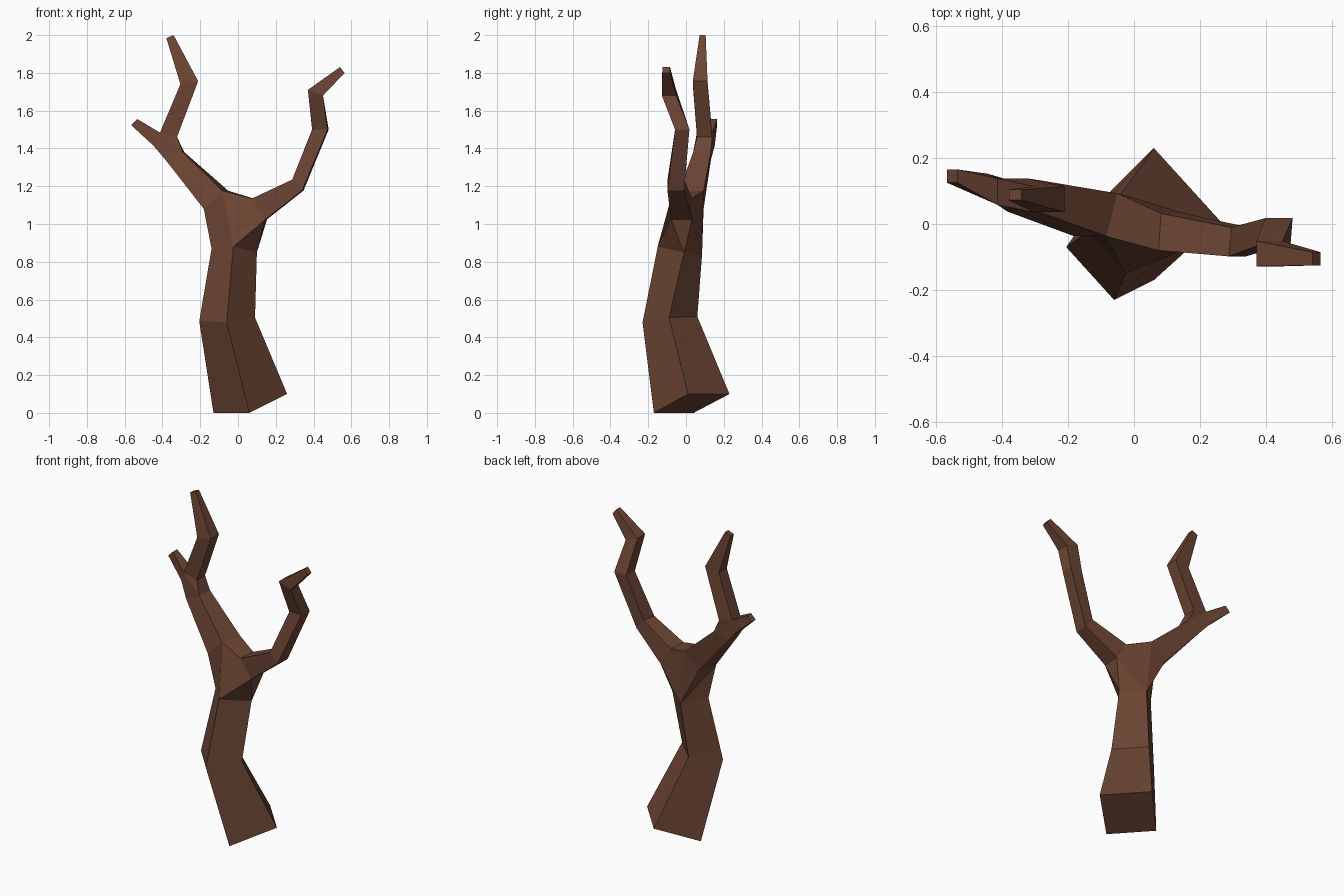
import bpy, bmesh

if "Cube" in bpy.data.objects:
    bpy.data.objects.remove(bpy.data.objects["Cube"])

bm = bmesh.new()


def ring(points):
    return [bm.verts.new(p) for p in points]


def section(x, y, z, w, vx, vz, skew=0.0):
    """Four-sided limb section: low front, low back, high back, high front."""
    return ring([(x + i * vx + j * skew, y + j * w, z + i * vz)
                 for i, j in ((-1, -1), (-1, 1), (1, 1), (1, -1))])


def face(*verts):
    bm.faces.new(verts)


def loft(rings, cap=True):
    for a, b in zip(rings, rings[1:]):
        for i in range(4):
            k = (i + 1) % 4
            face(a[i], a[k], b[k], b[i])
    if cap:
        face(*rings[-1])


# Trunk: twisted four-sided stack (left, front, right, back corners)
base = ring([(-.13, .04, 0), (.06, -.17, 0), (.26, .01, .10), (.06, .23, .10)])
knee = ring([(-.205, -.07, .485), (-.06, -.23, .48), (.09, -.09, .505), (-.06, .06, .51)])
neck = ring([(-.14, -.02, .87), (-.025, -.15, .88), (.10, -.01, .85), (-.02, .085, .84)])
face(*base)
loft([base, knee, neck], cap=False)

# Right limb
right = [section(.114, -.024, 1.08, .056, -.036, .055, .004),
         section(.317, -.054, 1.206, .044, -.026, .029, .004),
         section(.436, -.02, 1.50, .038, -.041, 0, .003),
         section(.41, -.09, 1.695, .038, -.04, .015),
         section(.552, -.105, 1.815, .02, -.012, .016)]
loft(right)

# Left limb up to its fork
left = [section(-.116, .028, 1.128, .065, .049, .048, .016),
        section(-.334, .085, 1.36, .047, .046, .02, .004)]
loft(left, cap=False)

# Crotch joining the trunk to both limbs
L, F, R, B = neck
l_lf, l_lb, l_hb, l_hf = left[0]
r_lf, r_lb, r_hb, r_hf = right[0]
face(L, F, l_hf, l_lf)
face(F, r_lf, r_hf, l_hf)
face(F, R, r_lf)
face(R, r_lb, r_lf)
face(R, B, r_lb)
face(B, L, l_lf)
face(B, l_lf, l_lb)
face(B, l_lb, l_hb)
face(B, l_hb, r_hb, r_lb)
face(l_hf, r_hf, r_hb, l_hb)

# Upper left branch
upper = [section(-.368, .098, 1.472, .04, .045, -.012),
         section(-.258, .075, 1.748, .039, .047, .008),
         section(-.36, .088, 1.992, .016, .019, .008)]
loft(upper)

# Side twig, sharing an edge with the upper branch
s_f, s_b, u_b, u_f = upper[0]
t_f, t_b = ring([(-.448, .085, 1.415), (-.442, .152, 1.415)])
loft([[t_f, t_b, s_b, s_f], section(-.55, .145, 1.54, .02, .016, .016)])

# Fork joining limb, upper branch and twig
f_lf, f_lb, f_hb, f_hf = left[1]
face(f_hf, f_hb, u_b, u_f)
face(f_lf, f_lb, t_b, t_f)
face(f_lf, f_hf, s_f, t_f)
face(f_hf, u_f, s_f)
face(f_lb, f_hb, s_b, t_b)
face(f_hb, u_b, s_b)

bmesh.ops.recalc_face_normals(bm, faces=bm.faces)
mesh = bpy.data.meshes.new("bare_tree")
bm.to_mesh(mesh)
bm.free()
tree = bpy.data.objects.new("bare_tree", mesh)
bpy.context.collection.objects.link(tree)

# Bark colour
bark = bpy.data.materials.new("bark")
bark.diffuse_color = (.15, .06, .033, 1)
bark.use_nodes = True
bark.node_tree.nodes["Principled BSDF"].inputs["Base Color"].default_value = bark.diffuse_color
mesh.materials.append(bark)
